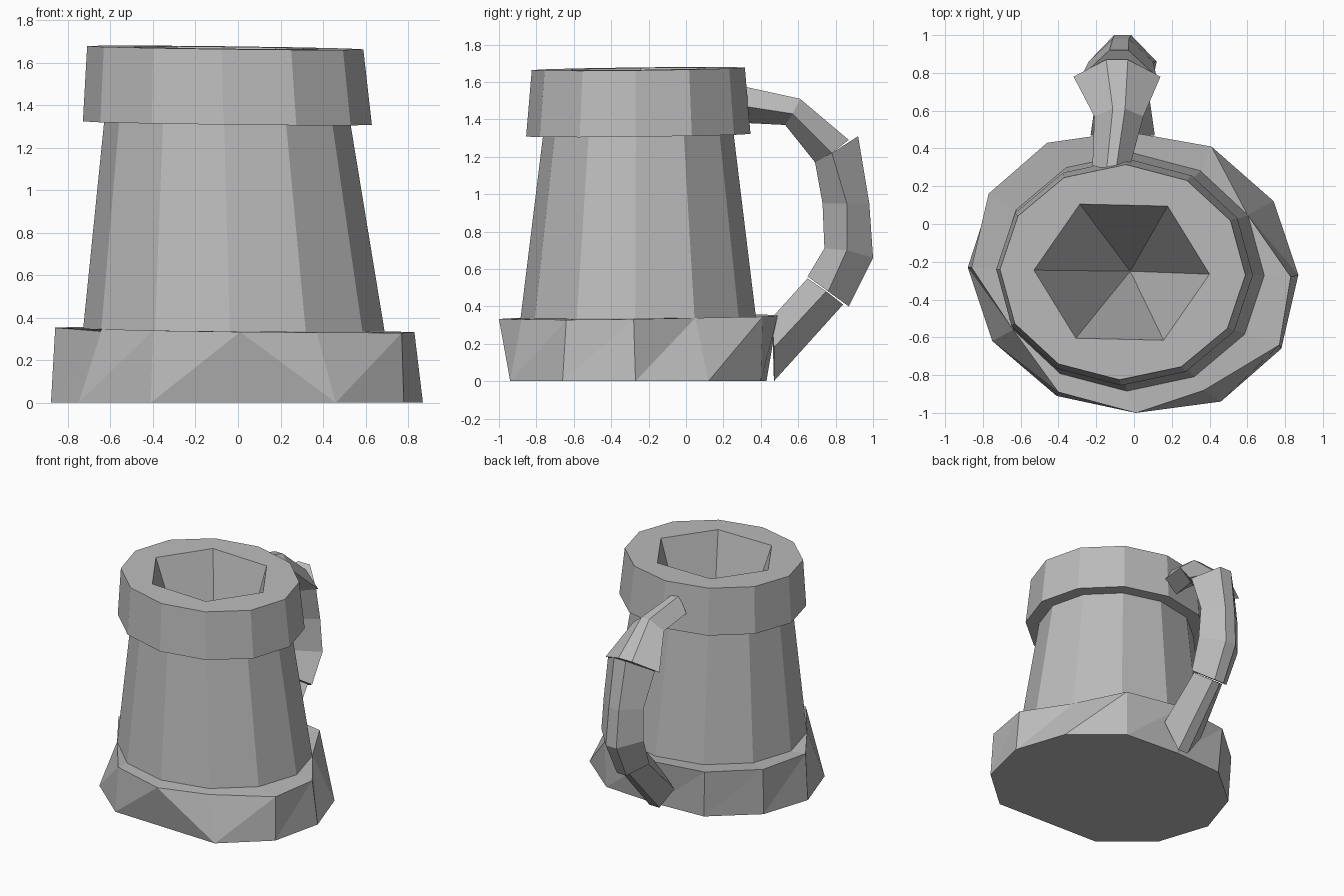
import bpy
import bmesh
from math import cos, sin, radians
from mathutils import Vector

cube = bpy.data.objects.get("Cube")
if cube:
    bpy.data.objects.remove(cube, do_unlink=True)

SIDES = 12

# One grey for the whole tankard
GREY = (0.5, 0.5, 0.5, 1.0)
grey = bpy.data.materials.new("plain_grey")
grey.use_nodes = True
grey.diffuse_color = GREY
grey.node_tree.nodes["Principled BSDF"].inputs["Base Color"].default_value = GREY


def ring(centre_x, half_x, half_y, height, tilt=0.0):
    """Twelve-sided oval ring, tipped slightly up towards the back left."""
    points = []
    for i in range(SIDES):
        angle = radians(360 * i / SIDES - 1.5)
        dx, dy = half_x * cos(angle), half_y * sin(angle)
        points.append(Vector((centre_x + dx, dy - 0.255, height + tilt * (dy - dx))))
    return points


def build(name, loops, cap_start=False, cap_end=False, split=None):
    """Skin a sequence of equal loops; split(i) picks how a side quad is divided."""
    bm = bmesh.new()
    rows = [[bm.verts.new(p) for p in loop] for loop in loops]
    count = len(rows[0])
    for low, high in zip(rows, rows[1:]):
        for i in range(count):
            j = (i + 1) % count
            a, b, c, d = low[i], low[j], high[j], high[i]
            if split is None:
                bm.faces.new((a, b, c, d))
            elif split(i):
                bm.faces.new((a, b, c))
                bm.faces.new((a, c, d))
            else:
                bm.faces.new((a, b, d))
                bm.faces.new((b, c, d))
    if cap_start:
        bm.faces.new(rows[0][::-1])
    if cap_end:
        bm.faces.new(rows[-1])
    mesh = bpy.data.meshes.new(name)
    bm.to_mesh(mesh)
    bm.free()
    mesh.materials.append(grey)
    obj = bpy.data.objects.new(name, mesh)
    bpy.context.collection.objects.link(obj)
    return obj


# Shared rings of the body and the rim
body_low = ring(-0.02, 0.71, 0.63, 0.335)
body_high = ring(-0.05, 0.58, 0.51, 1.315, 0.012)
rim_low = ring(-0.05, 0.68, 0.6, 1.315, 0.012)
rim_high = ring(-0.06, 0.65, 0.57, 1.67, 0.012)

# Chipped foot: an uneven outline, pinched in to the body at two corners
foot_low = [(0.87, -0.27), (0.74, 0.12), (0.4, 0.4), (-0.04, 0.43),
            (-0.44, 0.41), (-0.76, 0.14), (-0.88, -0.23), (-0.75, -0.62),
            (-0.41, -0.91), (0.02, -0.925), (0.46, -0.94), (0.78, -0.66)]
foot_high = [(0.83, -0.28), (0.6, 0.05), (0.41, 0.41), (-0.04, 0.49),
             (-0.46, 0.43), (-0.77, 0.16), (-0.86, -0.23), (-0.64, -0.56),
             (-0.4, -0.89), (0.01, -1.0), (0.37, -0.88), (0.77, -0.64)]
lower = [Vector((x, y, 0)) for x, y in foot_low]
upper = [Vector((x, y, 0.345 + 0.012 * (y - x))) for x, y in foot_high]
build("foot", [lower, upper], cap_start=True, split=lambda i: i != 9)
build("foot_ledge", [upper, body_low])

# Tapered body
build("body", [body_low, body_high])

# Six-sided mouth: every other corner lies midway along a straight edge
mouth = ring(-0.065, 0.465, 0.41, 1.67, 0.012)
for i in range(1, SIDES, 2):
    mouth[i] = (mouth[i - 1] + mouth[(i + 1) % SIDES]) / 2
build("rim", [body_high, rim_low, rim_high, mouth])

# Hollow narrowing to a point
bottom = Vector((-0.02, -0.25, 0.3))
build("hollow", [mouth, [bottom.lerp(p, 0.005) for p in mouth]], cap_end=True)


def section(centre_x, width, outer, side, inner):
    """Five-cornered handle section from its outer, side and inner (y, z)."""
    return [Vector((centre_x - width / 4, *outer)), Vector((centre_x + width / 4, *outer)),
            Vector((centre_x + width, *side)), Vector((centre_x, *inner)),
            Vector((centre_x - width, *side))]


# Handle in three joined pieces
pieces = {
    "handle_top": [
        section(-0.12, 0.1, (0.29, 1.58), (0.31, 1.47), (0.33, 1.38)),
        section(-0.08, 0.13, (0.61, 1.51), (0.57, 1.43), (0.53, 1.37)),
        section(-0.09, 0.23, (0.87, 1.29), (0.78, 1.22), (0.69, 1.17))],
    "handle_grip": [
        section(-0.08, 0.2, (0.92, 1.31), (0.78, 1.22), (0.69, 1.17)),
        section(-0.07, 0.17, (0.98, 0.95), (0.86, 0.95), (0.73, 0.95)),
        section(-0.06, 0.18, (1.0, 0.66), (0.86, 0.7), (0.74, 0.71)),
        section(-0.06, 0.16, (0.87, 0.4), (0.76, 0.48), (0.65, 0.56))],
    "handle_tail": [
        section(-0.06, 0.13, (0.84, 0.41), (0.75, 0.48), (0.65, 0.55)),
        section(-0.06, 0.17, (0.47, 0.0), (0.47, 0.18), (0.46, 0.34))],
}
for name, sections in pieces.items():
    handle = build(name, sections[::-1], cap_start=True, cap_end=True)
    bm = bmesh.new()
    bm.from_mesh(handle.data)
    bmesh.ops.recalc_face_normals(bm, faces=bm.faces)
    bm.to_mesh(handle.data)
    bm.free()
